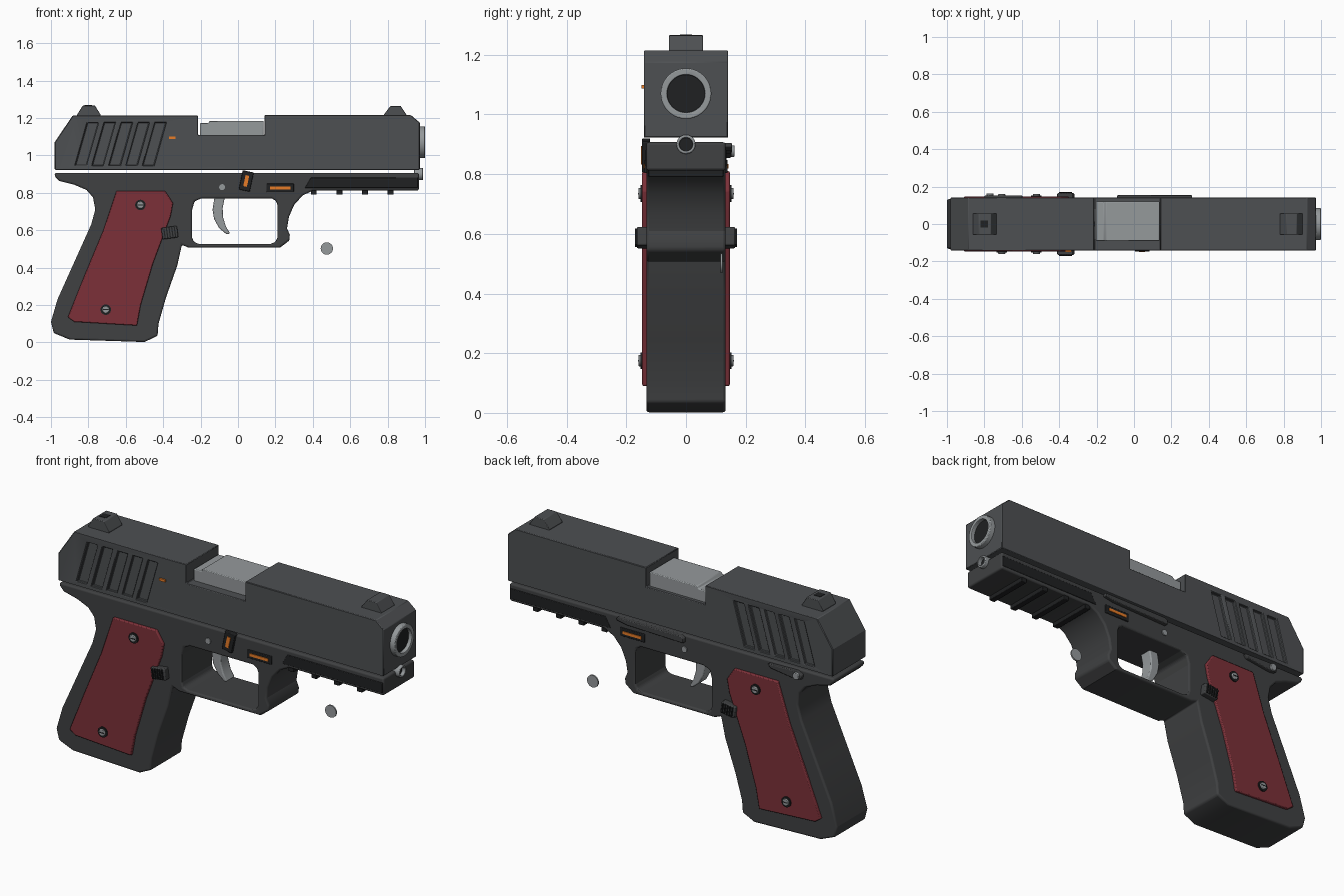
import bpy, bmesh, math
from mathutils import Matrix, Vector


def material(name, rgb):
    m = bpy.data.materials.new(name)
    m.diffuse_color = (*rgb, 1)
    return m


SLATE = material("slate", (0.075, 0.08, 0.085))
CHARCOAL = material("charcoal", (0.05, 0.052, 0.054))
BLACK = material("black", (0.014, 0.015, 0.016))
RED = material("red", (0.2, 0.03, 0.04))
ORANGE = material("orange", (0.8, 0.2, 0.02))
STEEL = material("steel", (0.3, 0.32, 0.33))


def finish(name, bm, mat, bevel=0, segments=2):
    bmesh.ops.recalc_face_normals(bm, faces=bm.faces)
    me = bpy.data.meshes.new(name)
    bm.to_mesh(me)
    bm.free()
    ob = bpy.data.objects.new(name, me)
    bpy.context.collection.objects.link(ob)
    if mat:
        me.materials.append(mat)
    if bevel:
        add_bevel(ob, bevel, segments)
    return ob


def add_bevel(ob, width, segments=2):
    b = ob.modifiers.new("bevel", "BEVEL")
    b.width, b.segments, b.limit_method = width, segments, "ANGLE"
    b.angle_limit = math.radians(40)


def prism(name, pts, y0, y1, mat, bevel=0, segments=2):
    """Extrude an (x, z) outline from y0 to y1."""
    bm = bmesh.new()
    f = bm.faces.new([bm.verts.new((x, y0, z)) for x, z in pts])
    ext = bmesh.ops.extrude_face_region(bm, geom=[f])["geom"]
    bmesh.ops.translate(bm, vec=(0, y1 - y0, 0),
                        verts=[v for v in ext if isinstance(v, bmesh.types.BMVert)])
    return finish(name, bm, mat, bevel, segments)


def plate(name, x, z, w, h, y0, y1, mat, tilt=0, bevel=0):
    """Rectangular block seen from the side, optionally tilted."""
    c, s = math.cos(math.radians(tilt)), math.sin(math.radians(tilt))
    pts = [(x + a * w / 2 * c - b * h / 2 * s, z + a * w / 2 * s + b * h / 2 * c)
           for a, b in ((-1, -1), (1, -1), (1, 1), (-1, 1))]
    return prism(name, pts, y0, y1, mat, bevel)


def disc(name, a, b, r, mat, sides=24, bevel=0):
    """Cylinder between two points."""
    a, b = Vector(a), Vector(b)
    bm = bmesh.new()
    rot = (b - a).to_track_quat("Z", "Y").to_matrix().to_4x4()
    bmesh.ops.create_cone(bm, cap_ends=True, segments=sides, radius1=r, radius2=r,
                          depth=(b - a).length,
                          matrix=Matrix.Translation((a + b) / 2) @ rot)
    return finish(name, bm, mat, bevel)


def cut(ob, cutter):
    m = ob.modifiers.new("cut", "BOOLEAN")
    m.operation, m.object, m.solver = "DIFFERENCE", cutter, "EXACT"
    cutter.hide_render = True
    cutter.hide_set(True)


def hollow(name, x0, x1, z, r, bore):
    """Steel tube along x with a dark bore."""
    tube = disc(name, (x0, 0, z), (x1, 0, z), r, STEEL, 40)
    cut(tube, disc(name + "_cutter", (x1 - 0.025, 0, z), (x1 + 0.05, 0, z), bore, None, 40))
    add_bevel(tube, 0.004)
    disc(name + "_bore", (x1 - 0.03, 0, z), (x1 - 0.02, 0, z), bore, BLACK, 40)
    return tube


# Slide, with the port open across the top
slide = prism("slide", [(-0.98, 0.923), (0.972, 0.923), (0.972, 1.175), (0.925, 1.215),
                        (0.142, 1.215), (0.142, 1.11), (-0.213, 1.11), (-0.213, 1.212),
                        (-0.885, 1.212), (-0.98, 1.07)], -0.141, 0.141, SLATE)

# Slanted grip grooves on both sides
for side in (-1, 1):
    for i in range(5):
        x = -0.87 + i * 0.09
        cut(slide, prism("groove_cutter", [(x, 0.945), (x + 0.06, 0.945), (x + 0.125, 1.175),
                                           (x + 0.065, 1.175)], side * 0.125, side * 0.2, SLATE))
add_bevel(slide, 0.004, 1)

# Barrel, muzzle and guide rod
prism("barrel_block", [(-0.203, 1.1), (0.136, 1.1), (0.136, 1.185), (-0.15, 1.185),
                       (-0.16, 1.172), (-0.203, 1.172)], -0.09, 0.12, STEEL, 0.004)
hollow("muzzle", 0.95, 1.0, 1.07, 0.085, 0.063)
hollow("guide_rod", 0.94, 0.99, 0.9, 0.032, 0.022)

# Sights
rear = prism("rear_sight", [(-0.86, 1.2), (-0.735, 1.2), (-0.735, 1.218), (-0.765, 1.266),
                            (-0.83, 1.266), (-0.86, 1.218)], -0.057, 0.057, SLATE, 0.003)
plate("rear_sight_mark", -0.8, 1.262, 0.04, 0.012, -0.02, 0.02, BLACK)
prism("front_sight", [(0.78, 1.2), (0.9, 1.2), (0.9, 1.218), (0.87, 1.264),
                      (0.815, 1.264), (0.78, 1.218)], -0.057, 0.057, SLATE, 0.003)

# Frame: grip, trigger guard and dust cover in one outline
frame = prism("frame", [(-0.98, 0.907), (0.967, 0.907), (0.967, 0.812), (0.4, 0.812),
                        (0.345, 0.785), (0.3, 0.735), (0.272, 0.67), (0.262, 0.61),
                        (0.277, 0.575), (0.275, 0.545), (0.225, 0.507), (-0.265, 0.507),
                        (-0.3, 0.522), (-0.325, 0.41), (-0.385, 0.24), (-0.425, 0.1),
                        (-0.43, 0.035), (-0.5, 0.002), (-0.9, 0.015), (-0.985, 0.05),
                        (-1.0, 0.11), (-0.965, 0.23), (-0.875, 0.43), (-0.785, 0.63),
                        (-0.763, 0.71), (-0.775, 0.775), (-0.81, 0.815), (-0.875, 0.843),
                        (-0.955, 0.863), (-0.98, 0.888)], -0.133, 0.133, CHARCOAL)
cut(frame, prism("guard_cutter", [(-0.245, 0.71), (-0.232, 0.755), (-0.195, 0.77), (0.18, 0.77),
                                  (0.203, 0.757), (0.211, 0.735), (0.211, 0.56), (0.2, 0.537),
                                  (0.175, 0.527), (-0.21, 0.527), (-0.236, 0.537),
                                  (-0.245, 0.56)], -0.3, 0.3, CHARCOAL))
add_bevel(frame, 0.012, 3)

# Trigger
trigger = prism("trigger", [(-0.125, 0.78), (-0.136, 0.71), (-0.128, 0.66), (-0.1, 0.61),
                            (-0.06, 0.577), (-0.042, 0.582), (-0.065, 0.62), (-0.08, 0.67),
                            (-0.082, 0.72), (-0.07, 0.78)], -0.035, 0.035, STEEL, 0.006)

# Loose round button floating below the rail
disc("loose_button", (0.475, 0.115, 0.502), (0.475, 0.123, 0.502), 0.033, STEEL, 24)

# Under-rail teeth
for x in (0.405, 0.542, 0.679, 0.816):
    plate("rail_tooth", x, 0.803, 0.032, 0.026, -0.125, 0.125, BLACK, 0, 0.003)

# Parts found on both sides
for s in (-1, 1):
    grip = prism("grip_panel", [(-0.65, 0.81), (-0.39, 0.81), (-0.347, 0.745), (-0.36, 0.675),
                                (-0.455, 0.42), (-0.52, 0.2), (-0.54, 0.09), (-0.875, 0.11),
                                (-0.91, 0.135), (-0.82, 0.36), (-0.72, 0.6)],
                 s * 0.12, s * 0.147, RED, 0.005)
    for x, z in ((-0.522, 0.735), (-0.707, 0.175)):
        disc("screw_washer", (x, s * 0.14, z), (x, s * 0.153, z), 0.028, BLACK)
        disc("screw_head", (x, s * 0.14, z), (x, s * 0.16, z), 0.019, STEEL, 24, 0.003)
        plate("screw_slot", x, z, 0.03, 0.005, s * 0.155, s * 0.161, BLACK)
    plate("magazine_button", -0.365, 0.587, 0.085, 0.062, s * 0.12, s * 0.165, CHARCOAL, 8, 0.005)
    for i in range(5):
        plate("button_rib", -0.393 + i * 0.014, 0.583 + i * 0.002, 0.006, 0.054,
              s * 0.16, s * 0.171, BLACK, 8)
    disc("trigger_pin", (-0.085, s * 0.12, 0.83), (-0.085, s * 0.139, 0.83), 0.016, STEEL)
    prism("rail_side_panel", [(0.358, 0.826), (0.962, 0.826), (0.962, 0.882), (0.39, 0.882)],
          s * 0.12, s * 0.136, BLACK, 0.003)
    plate("accent_housing", 0.225, 0.826, 0.147, 0.045, s * 0.12, s * 0.139, BLACK, 0, 0.003)
    plate("accent_bar", 0.225, 0.826, 0.11, 0.015, s * 0.13, s * 0.143, ORANGE)

# Front side: slanted accent and slide mark
plate("takedown_housing", 0.044, 0.863, 0.06, 0.105, -0.147, -0.12, BLACK, -12, 0.003)
plate("takedown_accent", 0.044, 0.863, 0.02, 0.06, -0.151, -0.13, ORANGE, -12)
plate("slide_mark", -0.352, 1.093, 0.035, 0.013, -0.149, -0.13, ORANGE)

# Back side: slide catch and safety lever
prism("slide_catch", [(-0.09, 0.87), (0.25, 0.878), (0.31, 0.89), (0.31, 0.905), (-0.07, 0.905),
                      (-0.09, 0.897)], 0.12, 0.154, CHARCOAL, 0.004)
prism("safety_lever", [(-0.795, 0.86), (-0.76, 0.855), (-0.61, 0.875), (-0.595, 0.895),
                       (-0.77, 0.9), (-0.8, 0.885)], 0.12, 0.152, CHARCOAL, 0.004)
disc("safety_pivot", (-0.77, 0.13, 0.877), (-0.77, 0.163, 0.877), 0.019, STEEL, 24, 0.003)

# Smooth shading with sharp edges kept
bpy.ops.object.select_all(action="DESELECT")
for ob in bpy.context.scene.objects:
    if not ob.hide_render:
        ob.select_set(True)
        bpy.context.view_layer.objects.active = ob
bpy.ops.object.shade_smooth_by_angle(angle=math.radians(30))
